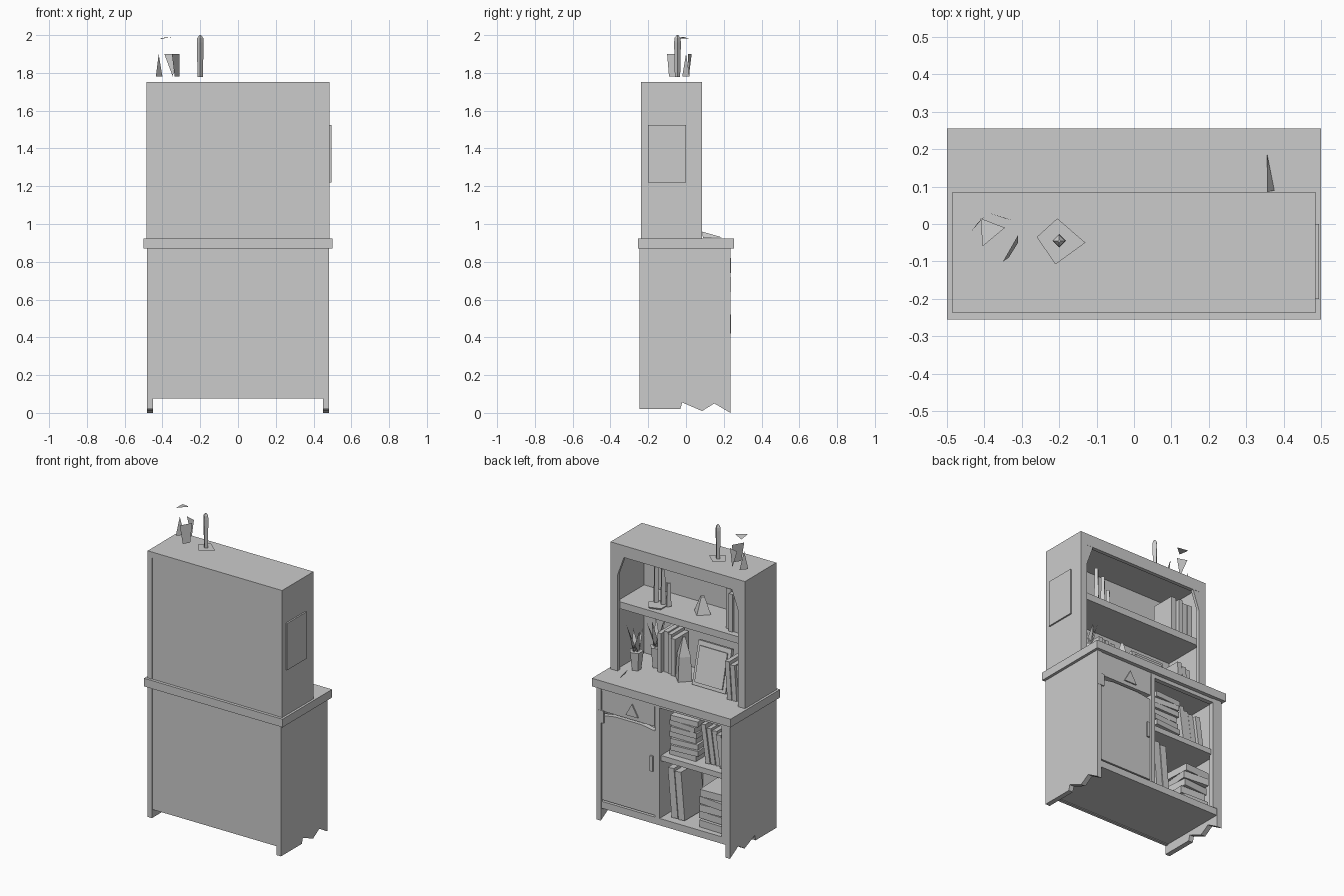
import bpy, bmesh, math, random
from mathutils import Matrix, Vector

if "Cube" in bpy.data.objects:
    bpy.data.objects.remove(bpy.data.objects["Cube"])

random.seed(4)

def mesh_object(name, verts, faces):
    me = bpy.data.meshes.new(name)
    me.from_pydata(verts, [], faces)
    bm = bmesh.new()
    bm.from_mesh(me)
    bmesh.ops.recalc_face_normals(bm, faces=bm.faces)
    bm.to_mesh(me)
    bm.free()
    ob = bpy.data.objects.new(name, me)
    bpy.context.collection.objects.link(ob)
    return ob

def box(name, x, y, z, rx=0, ry=0, rz=0):
    """Box from (min, max) ranges, turned about its bottom centre."""
    base = Vector((sum(x) / 2, sum(y) / 2, z[0]))
    ex, ey, h = (x[1] - x[0]) / 2, (y[1] - y[0]) / 2, z[1] - z[0]
    rot = (Matrix.Rotation(math.radians(rz), 3, 'Z') @ Matrix.Rotation(math.radians(ry), 3, 'Y')
           @ Matrix.Rotation(math.radians(rx), 3, 'X'))
    v = [base + rot @ Vector((sx * ex, sy * ey, sz * h))
         for sz in (0, 1) for sx, sy in ((-1, -1), (1, -1), (1, 1), (-1, 1))]
    return mesh_object(name, v, [(0, 1, 2, 3), (4, 5, 6, 7), (0, 1, 5, 4),
                                 (1, 2, 6, 5), (2, 3, 7, 6), (3, 0, 4, 7)])

def prism(name, pts, axis, a, b):
    """Flat profile extruded along x (points are y,z) or y (points are x,z)."""
    put = (lambda p, t: (t, *p)) if axis == 'x' else (lambda p, t: (p[0], t, p[1]))
    n = len(pts)
    v = [put(p, a) for p in pts] + [put(p, b) for p in pts]
    f = [tuple(range(n)), tuple(range(n, 2 * n))]
    f += [(i, (i + 1) % n, n + (i + 1) % n, n + i) for i in range(n)]
    return mesh_object(name, v, f)

def lathe(name, x, y, profile, sides):
    """Low-poly turned shape from (radius, z) points."""
    v = [(x + r * math.cos(2 * math.pi * i / sides), y + r * math.sin(2 * math.pi * i / sides), z)
         for r, z in profile for i in range(sides)]
    f = [(k * sides + i, k * sides + (i + 1) % sides, (k + 1) * sides + (i + 1) % sides, (k + 1) * sides + i)
         for k in range(len(profile) - 1) for i in range(sides)]
    f += [tuple(range(sides)), tuple(range(len(v) - sides, len(v)))]
    return mesh_object(name, v, f)

def stack(name, x, y, z0, z1, n):
    """Pile of lying books."""
    h = (z1 - z0) / n
    for i in range(n):
        d = random.uniform(0, 0.025)
        box(f"{name}_{i}", (x[0] + d, x[1] - 0.02 + d), (y[0], y[1] - d),
            (z0 + i * h, z0 + (i + 0.9) * h), rz=random.uniform(-6, 6))

def row(name, x0, widths, y, z0, h, lean=0):
    """Standing books side by side."""
    x = x0
    for i, w in enumerate(widths):
        box(f"{name}_{i}", (x, x + w * 0.9), (y[0], y[1] - random.uniform(0, 0.03)),
            (z0, z0 + h * random.uniform(0.85, 1)), ry=lean)
        x += w

def plant(name, x, y, z, h, n):
    """Small pot with pointed leaves."""
    lathe(name + "_pot", x, y, [(0.03, z), (0.045, z + h * 0.4)], 5)
    v, f = [], []
    for i in range(n):
        a = 2 * math.pi * i / n + 0.4
        c, s = math.cos(a), math.sin(a)
        v += [(x - s * 0.025, y + c * 0.025, z + h * 0.35), (x + s * 0.025, y - c * 0.025, z + h * 0.35),
              (x + c * 0.06, y + s * 0.06, z + h * random.uniform(0.8, 1))]
        f.append((3 * i, 3 * i + 1, 3 * i + 2))
    mesh_object(name + "_leaves", v, f)

# Lower cabinet carcass
side = [(-0.245, 0.02), (-0.03, 0.02), (-0.02, 0.055), (0.085, 0.01), (0.15, 0.05), (0.235, 0.0),
        (0.235, 0.87), (-0.245, 0.87)]
prism("lower_side_right", side, 'x', 0.45, 0.482)
prism("lower_side_left", side, 'x', -0.482, -0.45)
box("lower_back", (-0.45, 0.45), (-0.24, -0.22), (0.075, 0.87))
box("lower_floor", (-0.45, 0.45), (-0.22, 0.23), (0.08, 0.125))
box("front_rail_top", (-0.45, 0.45), (0.2, 0.23), (0.845, 0.87))
box("partition", (0.03, 0.06), (-0.22, 0.232), (0.125, 0.87))
box("lower_shelf", (-0.45, 0.03), (-0.22, 0.215), (0.495, 0.53))
box("stile_left", (-0.45, -0.42), (0.2, 0.233), (0.125, 0.87))
box("countertop", (-0.5, 0.5), (-0.255, 0.255), (0.87, 0.923))

# Drawer, door and knobs
box("drawer_front", (0.065, 0.445), (0.19, 0.23), (0.715, 0.845))
prism("door", [(0.065, 0.135), (0.445, 0.135), (0.445, 0.685), (0.35, 0.7), (0.16, 0.7), (0.065, 0.685)],
      'y', 0.195, 0.228)
prism("drawer_knob", [(0.18, 0.74), (0.27, 0.74), (0.225, 0.82)], 'y', 0.23, 0.238)
box("door_hinge", (0.43, 0.475), (0.225, 0.237), (0.64, 0.72))
box("door_handle", (0.075, 0.095), (0.225, 0.238), (0.42, 0.52))

# Upper hutch
for s, tag in ((1, "right"), (-1, "left")):
    x = sorted((s * 0.453, s * 0.485))
    box("upper_side_" + tag, x, (-0.238, 0.085), (0.92, 1.75))
    box("upper_stile_" + tag, sorted((s * 0.435, s * 0.453)), (0.06, 0.085), (0.92, 1.71))
    prism("corner_brace_" + tag, [(s * 0.453, 1.7), (s * 0.38, 1.7), (s * 0.453, 1.5)], 'y', 0.065, 0.084)
box("upper_back", (-0.453, 0.453), (-0.236, -0.215), (0.92, 1.72))
box("upper_top", (-0.485, 0.485), (-0.238, 0.085), (1.715, 1.752))
box("upper_rail", (-0.453, 0.453), (0.06, 0.085), (1.675, 1.715))
box("upper_shelf", (-0.453, 0.453), (-0.215, 0.06), (1.32, 1.365))
box("side_picture", (0.485, 0.495), (-0.2, 0.0), (1.22, 1.525))

# Books and candles on the upper shelf
row("top_book", -0.43, (0.035, 0.04, 0.03, 0.04), (-0.16, 0.03), 1.365, 0.27)
lathe("shelf_candle_dish", 0.22, -0.02, [(0.06, 1.365), (0.065, 1.375)], 5)
for i, (cx, h) in enumerate(((0.25, 0.27), (0.2, 0.23), (0.16, 0.15))):
    lathe(f"shelf_candle_{i}", cx, -0.05, [(0.02, 1.37), (0.014, 1.37 + h)], 4)
lathe("shelf_ornament", -0.05, -0.1, [(0.06, 1.365), (0.015, 1.47)], 4)

# Things on the countertop
plant("plant_a", 0.36, 0.0, 0.923, 0.3, 6)
plant("plant_b", 0.28, -0.1, 0.923, 0.33, 5)
mesh_object("loose_leaf", [(0.355, 0.19, 0.93), (0.375, 0.09, 0.925), (0.355, 0.085, 0.96)], [(0, 1, 2)])
row("counter_book", 0.11, (0.035, 0.03, 0.035, 0.03), (-0.19, -0.04), 0.923, 0.27)
lathe("counter_ornament", 0.05, -0.05, [(0.06, 0.923), (0.05, 1.08), (0.01, 1.2)], 4)
box("picture_frame", (-0.28, -0.04), (-0.03, -0.005), (0.925, 1.2), rx=14)
box("picture_panel", (-0.26, -0.06), (-0.008, 0.0), (0.95, 1.175), rx=14)
row("side_book", -0.43, (0.04, 0.035, 0.035), (-0.15, 0.04), 0.923, 0.25, 4)

# Books in the lower open shelves
stack("pile_upper", (-0.21, 0.0), (0.0, 0.19), 0.53, 0.8, 7)
row("leaning_book", -0.4, (0.04, 0.04, 0.035, 0.035), (-0.02, 0.17), 0.535, 0.25, 8)
row("tall_book", -0.12, (0.05, 0.05), (-0.02, 0.19), 0.13, 0.34, 5)
stack("pile_lower", (-0.42, -0.22), (0.0, 0.2), 0.125, 0.38, 5)

# Candlestick on top
mesh_object("candle_dish", [(-0.26, -0.035, 1.777), (-0.21, -0.108, 1.777), (-0.13, -0.05, 1.777),
                            (-0.205, 0.015, 1.777)], [(0, 1, 2, 3)])
lathe("top_candle", -0.2, -0.045, [(0.014, 1.777), (0.018, 1.96), (0.016, 1.985), (0.004, 2.0)], 4)

# Faceted open jar on top, with its loose lid facet
mesh_object("jar_facets", [
    (-0.335, -0.09, 1.78), (-0.35, -0.1, 1.9), (-0.31, -0.03, 1.9), (-0.31, -0.05, 1.78),
    (-0.435, -0.02, 1.78), (-0.4, 0.02, 1.78), (-0.42, 0.0, 1.9),
    (-0.39, 0.03, 1.9), (-0.325, 0.01, 1.9), (-0.345, 0.015, 1.78),
    (-0.41, 0.015, 1.98), (-0.345, -0.01, 1.99), (-0.405, -0.06, 1.985)],
    [(0, 1, 2, 3), (4, 5, 6), (7, 8, 9), (10, 11, 12)])
